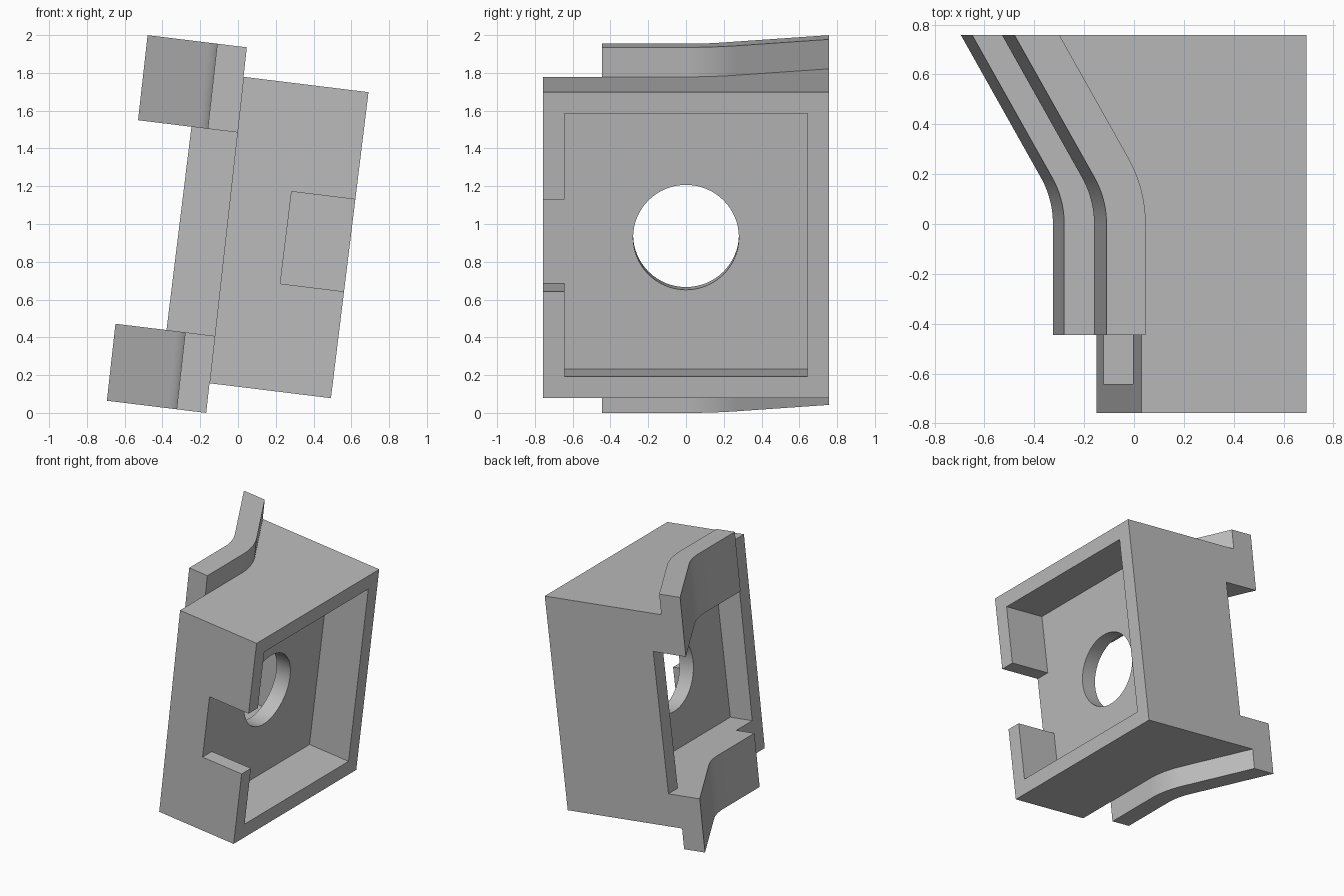
import bpy, bmesh, math
from mathutils import Matrix, Vector

cube = bpy.data.objects.get("Cube")
if cube:
    bpy.data.objects.remove(cube, do_unlink=True)

TILT = math.radians(7)
BEND = math.radians(29.5)
HALF = 0.757      # half depth of the block
HEIGHT = 1.632    # block height along its own axis

grey = bpy.data.materials.new("plain grey")
grey.use_nodes = True
grey.diffuse_color = (0.5, 0.5, 0.5, 1)
grey.node_tree.nodes["Principled BSDF"].inputs["Base Color"].default_value = (0.5, 0.5, 0.5, 1)


def to_object(name, bm):
    bmesh.ops.recalc_face_normals(bm, faces=bm.faces)
    mesh = bpy.data.meshes.new(name)
    bm.to_mesh(mesh)
    bm.free()
    mesh.materials.append(grey)
    obj = bpy.data.objects.new(name, mesh)
    bpy.context.collection.objects.link(obj)
    return obj


def prism(name, plan, low, high):
    """Extrude a plan outline upward; the back surfaces lean very slightly."""
    bm = bmesh.new()
    face = bm.faces.new([bm.verts.new((x, y, low)) for x, y in plan])
    top = bmesh.ops.extrude_face_region(bm, geom=[face])["geom"]
    for v in top:
        if isinstance(v, bmesh.types.BMVert):
            v.co.z = high
    for v in bm.verts:
        if v.co.x < -0.6:
            v.co.x -= 0.0115 * (v.co.z - HEIGHT / 2)
    return to_object(name, bm)


def box(name, x, y, z):
    bm = bmesh.new()
    bmesh.ops.create_cube(bm, size=1)
    for v in bm.verts:
        v.co = Vector([r[0] if c < 0 else r[1] for c, r in zip(v.co, (x, y, z))])
    return to_object(name, bm)


def combine(target, other, operation):
    other.hide_render = True
    mod = target.modifiers.new(operation.lower(), "BOOLEAN")
    mod.operation = operation
    mod.solver = "EXACT"
    mod.object = other
    bpy.context.view_layer.objects.active = target
    bpy.ops.object.modifier_apply(modifier=mod.name)
    bpy.data.objects.remove(other, do_unlink=True)


def bent_line(x, radius, start):
    """Straight run, arc, then slanted run to the back face."""
    pts = [(x, start)]
    for i in range(13):
        a = BEND * i / 12
        pts.append((x - radius * (1 - math.cos(a)), radius * math.sin(a)))
    ex, ey = pts[-1]
    pts.append((ex - (HALF - ey) * math.tan(BEND), HALF))
    return pts


# Main block and the bent flange joined to its back
inner = bent_line(-0.657, 0.538, -HALF)
block = prism("mounting_block", [(0, -HALF)] + inner + [(0, HALF)], 0, HEIGHT)
flange = prism("flange", bent_line(-0.657, 0.538, -0.445)
               + bent_line(-0.815, 0.38, -0.445)[::-1], -0.158, 1.789)
combine(block, flange, "UNION")

# Pockets on both faces, the side slot and the gap that splits the flange
cuts = [
    ((-0.34, 0.2), (-0.642, 0.642), (0.115, 1.517)),
    ((-0.34, 0.2), (-1, -0.5), (0.569, 1.06)),
    ((-2, -0.46), (-0.642, 0.642), (0.252, 1.336)),
    ((-2, -0.908), (0.5, 1), (0.252, 1.336)),
]
for spans in cuts:
    combine(block, box("cutter", *spans), "DIFFERENCE")

# Round hole through the middle plate
bm = bmesh.new()
bmesh.ops.create_cone(bm, cap_ends=True, segments=64, radius1=0.28, radius2=0.28, depth=0.3,
                      matrix=Matrix.Translation((-0.4, 0, HEIGHT / 2))
                      @ Matrix.Rotation(math.pi / 2, 4, "Y"))
combine(block, to_object("hole_cutter", bm), "DIFFERENCE")

# Lean the finished part and set it on the ground
block.data.transform(Matrix.Translation((0.492, 0, 0.078)) @ Matrix.Rotation(TILT, 4, "Y"))
bpy.ops.object.select_all(action="DESELECT")
block.select_set(True)
bpy.context.view_layer.objects.active = block
bpy.ops.object.shade_smooth_by_angle(angle=math.radians(20))
